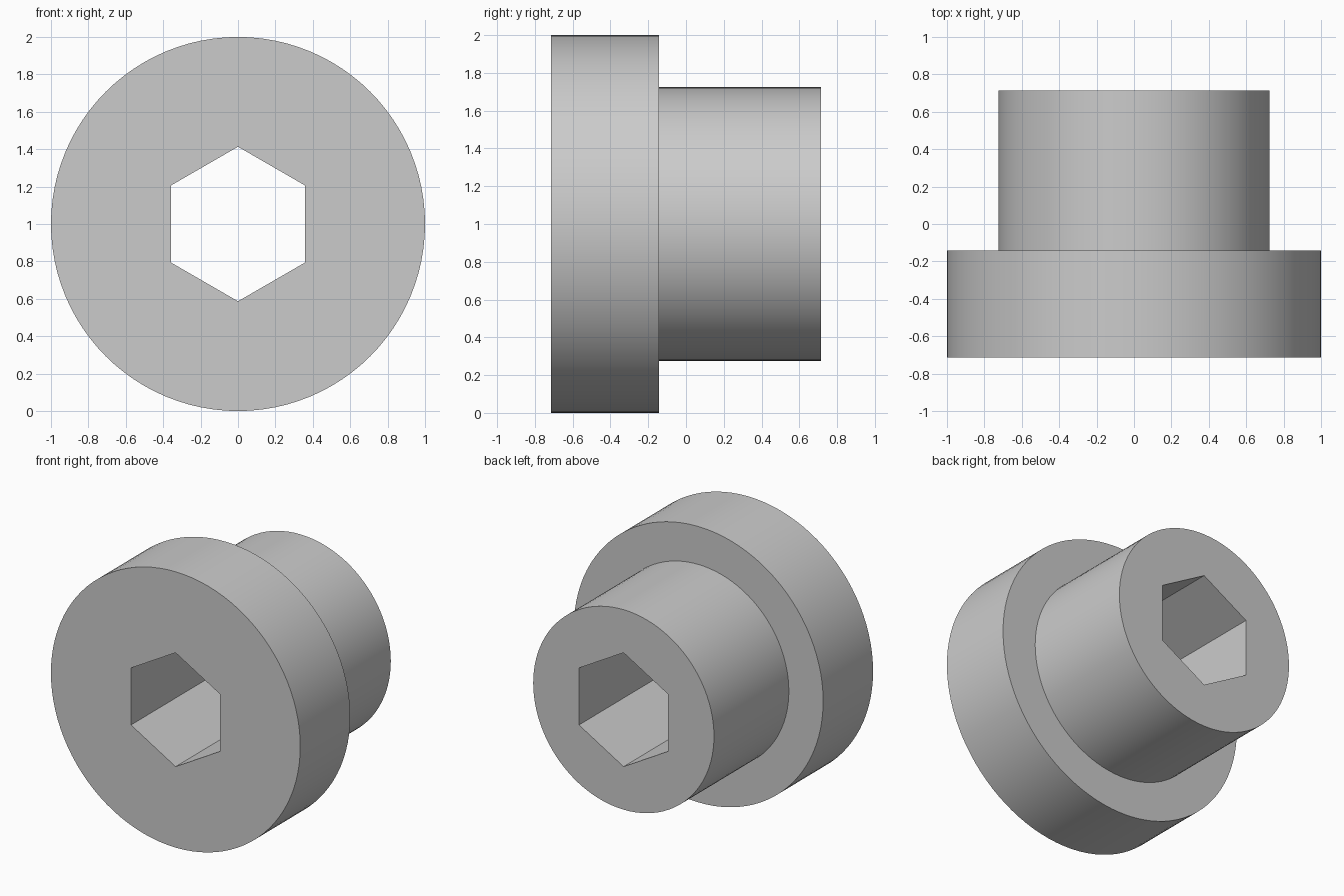
import bpy
import bmesh
from math import cos, sin, pi

cube = bpy.data.objects.get("Cube")
if cube:
    bpy.data.objects.remove(cube, do_unlink=True)

SEGMENTS = 96  # multiple of six, so the hexagon corners fall on vertices
CENTRE_Z = 1.0
HEAD_R, SHANK_R, HEX_R = 1.0, 0.725, 0.413
FRONT, STEP, BACK = -0.715, -0.143, 0.715

# Plain grey metal
grey = bpy.data.materials.new("grey_metal")
grey.use_nodes = True
colour = (0.6, 0.6, 0.6, 1.0)
grey.diffuse_color = colour
grey.node_tree.nodes["Principled BSDF"].inputs["Base Color"].default_value = colour


def round_radius(radius):
    return lambda angle: radius


def hex_radius(angle):
    # Distance to the side of a hexagon with a corner at the top
    return HEX_R * cos(pi / 6) / cos(angle % (pi / 3) - pi / 6)


def add_ring(bm, radius, y):
    ring = []
    for i in range(SEGMENTS):
        a = 2 * pi * i / SEGMENTS
        r = radius(a)
        ring.append(bm.verts.new((r * sin(a), y, CENTRE_Z + r * cos(a))))
    return ring


# Flanged bushing: closed profile swept round the y axis, with a hexagonal bore
profile = [
    (hex_radius, FRONT),
    (round_radius(HEAD_R), FRONT),
    (round_radius(HEAD_R), STEP),
    (round_radius(SHANK_R), STEP),
    (round_radius(SHANK_R), BACK),
    (hex_radius, BACK),
]
bm = bmesh.new()
rings = [add_ring(bm, radius, y) for radius, y in profile]
for k, ring in enumerate(rings):
    following = rings[(k + 1) % len(rings)]
    for i in range(SEGMENTS):
        j = (i + 1) % SEGMENTS
        bm.faces.new((ring[i], ring[j], following[j], following[i]))
bmesh.ops.recalc_face_normals(bm, faces=bm.faces)

mesh = bpy.data.meshes.new("flanged_bushing")
bm.to_mesh(mesh)
bm.free()
mesh.materials.append(grey)
bushing = bpy.data.objects.new("flanged_bushing", mesh)
bpy.context.collection.objects.link(bushing)

# Smooth walls, sharp rims and bore corners
bpy.ops.object.select_all(action="DESELECT")
bushing.select_set(True)
bpy.context.view_layer.objects.active = bushing
bpy.ops.object.shade_smooth_by_angle(angle=pi / 6)
